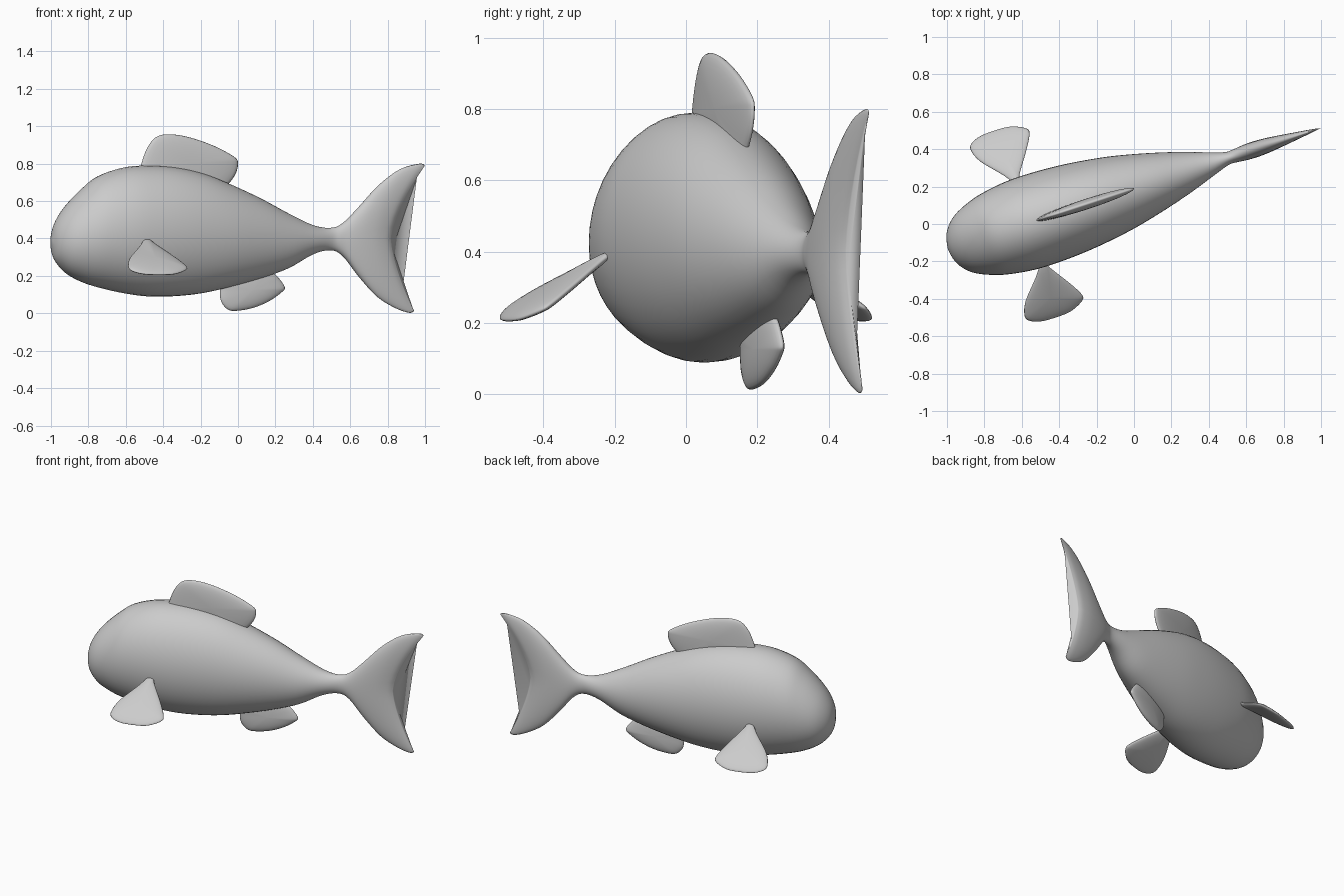
import bpy, bmesh, math
from mathutils import Matrix

if "Cube" in bpy.data.objects:
    bpy.data.objects.remove(bpy.data.objects["Cube"])

# The whole fish lies along an axis turned 18 degrees about z
PLACE = Matrix.Translation((0, 0.189, 0)) @ Matrix.Rotation(math.radians(18), 4, 'Z')


def spline(pts, steps, closed=False):
    """Catmull-Rom curve through tuples of any length."""
    n, out = len(pts), []
    pick = (lambda i: pts[i % n]) if closed else (lambda i: pts[min(max(i, 0), n - 1)])
    for i in range(n if closed else n - 1):
        a, b, c, d = (pick(i + k) for k in (-1, 0, 1, 2))
        for k in range(steps):
            t = k / steps
            out.append(tuple(
                0.5 * (2 * q + (r - p) * t + (2 * p - 5 * q + 4 * r - s) * t * t
                       + (3 * q - p - 3 * r + s) * t ** 3)
                for p, q, r, s in zip(a, b, c, d)))
    if not closed:
        out.append(pts[-1])
    return out


def loft(name, rings):
    """Skin a list of equal rings, cap both ends, shade smooth."""
    bm = bmesh.new()
    loops = [[bm.verts.new(p) for p in r] for r in rings]
    n = len(loops[0])
    for a, b in zip(loops, loops[1:]):
        for i in range(n):
            j = (i + 1) % n
            bm.faces.new((a[i], a[j], b[j], b[i]))
    bm.faces.new(loops[0])
    bm.faces.new(loops[-1])
    bmesh.ops.recalc_face_normals(bm, faces=bm.faces)
    for f in bm.faces:
        f.smooth = True
    me = bpy.data.meshes.new(name)
    bm.to_mesh(me)
    bm.free()
    ob = bpy.data.objects.new(name, me)
    ob.matrix_world = PLACE
    bpy.context.collection.objects.link(ob)
    return ob


def fin(name, outline, half, put):
    """Pillow-shaped fin from a closed outline; put maps (u, v, h) to local space."""
    pts = spline(outline, 5, True)
    cu = sum(p[0] for p in pts) / len(pts)
    cv = sum(p[1] for p in pts) / len(pts)
    rings = []
    for k in range(-8, 9):
        a = k / 8 * math.radians(89)
        r, h = math.cos(a), half * math.sin(a)
        rings.append([put(cu + (u - cu) * r, cv + (v - cv) * r, h) for u, v in pts])
    return loft(name, rings)


# Body and forked tail: (centre s, top s, bottom s, top z, bottom z, half width)
trunk = [(-1.046, .39, .375, .008), (-1.032, .46, .30, .07), (-1.0, .525, .25, .122),
         (-.95, .59, .205, .165), (-.87, .668, .165, .202), (-.78, .735, .137, .228),
         (-.64, .78, .107, .248), (-.5, .79, .09, .25), (-.35, .78, .092, .242),
         (-.2, .748, .108, .225), (-.05, .692, .14, .2), (.12, .617, .185, .16),
         (.28, .535, .24, .115), (.42, .472, .315, .068)]
stations = [(s, s, s, t, b, w) for s, t, b, w in trunk] + [
    (.52, .52, .52, .457, .337, .036), (.57, .59, .59, .483, .305, .036),
    (.63, .68, .68, .57, .195, .042), (.70, .79, .78, .685, .09, .043),
    (.77, .91, .88, .77, .03, .037), (.83, 1.02, .96, .80, .003, .022),
    (.86, 1.05, .99, .79, .012, .004)]
body = []
for sc, st, sb, zt, zb, w in spline(stations, 4):
    ring = []
    for i in range(44):
        a = 2 * math.pi * i / 44
        v = math.sin(a)
        edge = st if v > 0 else sb
        ring.append((sc + (edge - sc) * abs(v) ** 1.5, w * math.cos(a),
                     (zt + zb) / 2 + (zt - zb) / 2 * v))
    body.append(ring)
loft("body_and_tail", body)

# Fins on the centre plane
upright = lambda u, v, h: (u, h, v)
fin("dorsal_fin", [(-.545, .75), (-.54, .81), (-.505, .893), (-.455, .945), (-.38, .957),
                   (-.27, .94), (-.13, .893), (-.018, .834), (0, .797), (-.015, .743),
                   (-.055, .69), (-.12, .63), (-.3, .66), (-.46, .69)], .028, upright)
fin("anal_fin", [(-.1, .18), (-.102, .125), (-.095, .064), (-.056, .02), (0, .014),
                 (.095, .032), (.184, .07), (.25, .116), (.263, .139), (.238, .178),
                 (.2, .215), (.13, .25), (0, .24)], .028, upright)

# Paired side fins sloping down and outwards
for side, label in ((-1, "near"), (1, "far")):
    fin(label + "_pectoral_fin",
        [(-.60, -.02), (-.65, .055), (-.735, .17), (-.765, .25), (-.755, .295),
         (-.695, .325), (-.6, .331), (-.52, .322), (-.45, .283), (-.44, .245),
         (-.48, .157), (-.552, .03), (-.575, -.02)], .022,
        lambda u, v, h, k=side: (u, k * (.247 + .842 * v + .539 * h), .385 - .539 * v + .842 * h))
